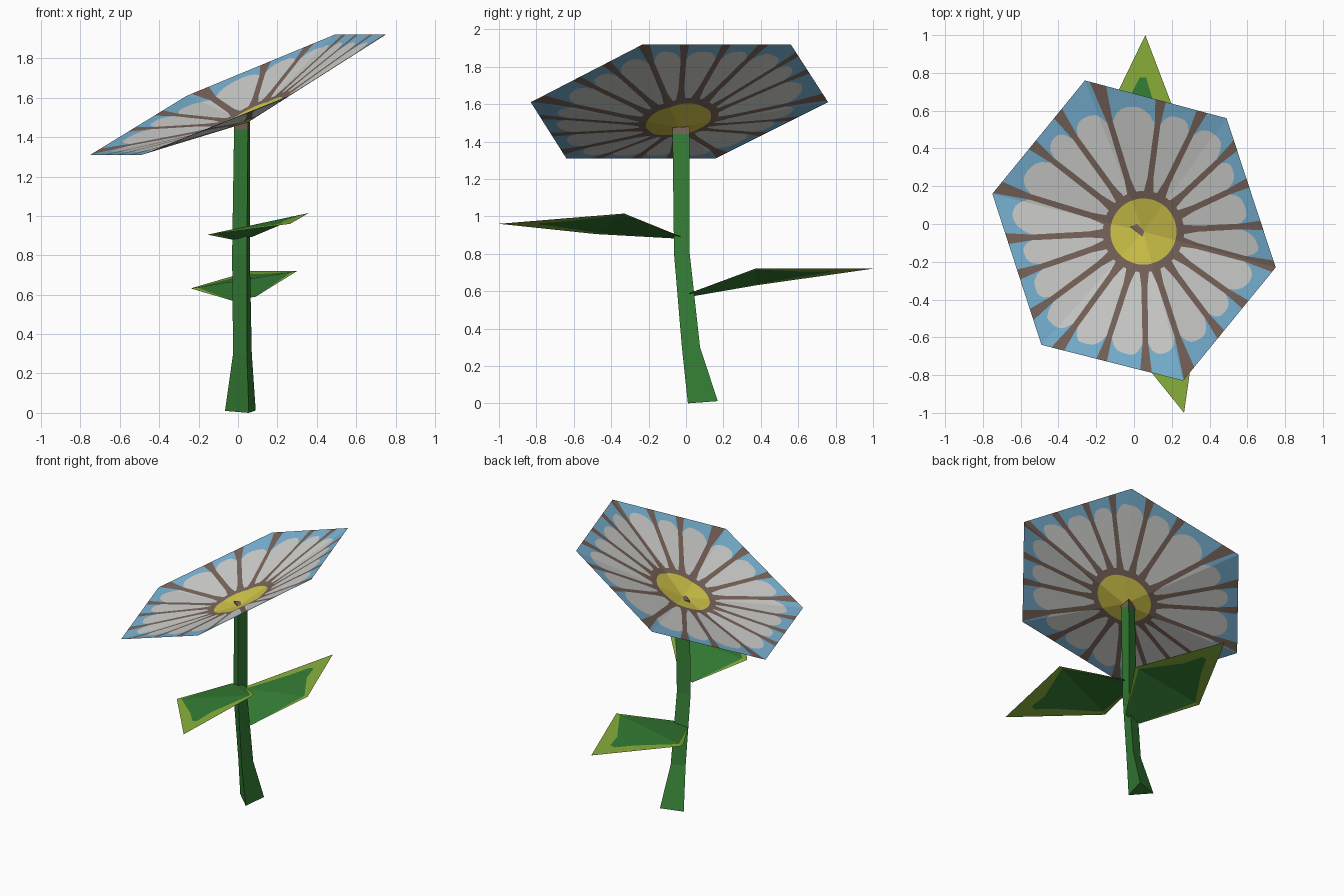
import bpy, bmesh, math
from mathutils import Vector

if "Cube" in bpy.data.objects:
    bpy.data.objects.remove(bpy.data.objects["Cube"])


def material(name, rgb):
    m = bpy.data.materials.new(name)
    m.diffuse_color = [((c + 0.055) / 1.055) ** 2.4 for c in rgb] + [1]
    m.use_nodes = True
    m.node_tree.nodes["Principled BSDF"].inputs["Base Color"].default_value = m.diffuse_color
    return m


GREEN = material("leaf_green", (0.21, 0.50, 0.21))
LIME = material("light_green", (0.54, 0.69, 0.23))
WHITE = material("petal_white", (0.82, 0.82, 0.81))
BROWN = material("grey_brown", (0.48, 0.40, 0.36))
BLUE = material("sky_blue", (0.48, 0.71, 0.84))
YELLOW = material("yellow", (0.83, 0.78, 0.29))


def finish(bm, name, mats):
    me = bpy.data.meshes.new(name)
    bm.to_mesh(me)
    bm.free()
    for m in mats:
        me.materials.append(m)
    ob = bpy.data.objects.new(name, me)
    bpy.context.collection.objects.link(ob)
    return ob


def build(name, verts, faces, mats):
    """faces: list of (indices, material index)"""
    bm = bmesh.new()
    vs = [bm.verts.new(v) for v in verts]
    for idx, mi in faces:
        bm.faces.new([vs[i] for i in idx]).material_index = mi
    return finish(bm, name, mats)


# Stem: bent three-sided tube with a brown tip
rings = [
    [(-0.066, 0.12, 0.01), (0.055, 0.01, 0.0), (0.09, 0.17, 0.012)],
    [(-0.025, 0.04, 0.30), (0.045, -0.022, 0.30), (0.07, 0.075, 0.30)],
    [(-0.03, -0.01, 0.80), (0.045, -0.064, 0.80), (0.06, 0.02, 0.80)],
    [(-0.02, -0.015, 1.44), (0.05, -0.072, 1.44), (0.062, 0.02, 1.44)],
    [(-0.02, -0.015, 1.475), (0.05, -0.072, 1.475), (0.062, 0.02, 1.48)],
]
faces = [((2, 1, 0), 0), ((12, 13, 14), 1)]
for k in range(4):
    for i in range(3):
        j = (i + 1) % 3
        faces.append(((3 * k + i, 3 * k + j, 3 * k + 3 + j, 3 * k + 3 + i), int(k == 3)))
build("stem", [v for r in rings for v in r], faces, [GREEN, BROWN])


# Leaves: flat blades, dark centre with a light tip and margin
def leaf(name, bl, br, right, left, tip):
    bl, br, right, left, tip = map(Vector, (bl, br, right, left, tip))

    def pt(u, t):  # u across from left to right, t from shoulders to tip
        return left.lerp(right, u).lerp(tip, t)
    verts = [bl, br, right, left, tip,
             pt(0.95, 0), pt(0.70, 0.42), pt(0.58, 0.64),
             pt(0.40, 0.64), pt(0.24, 0.42), pt(0.06, 0)]
    build(name, verts, [
        ((0, 1, 5), 0), ((0, 5, 10), 0), ((5, 6, 7, 8, 9, 10), 0),
        ((1, 2, 5), 1), ((0, 10, 3), 1),
        ((2, 6, 5), 1), ((2, 4, 6), 1), ((4, 7, 6), 1), ((4, 8, 7), 1),
        ((4, 9, 8), 1), ((4, 3, 9), 1), ((3, 10, 9), 1)], [GREEN, LIME])


leaf("lower_leaf", (-0.03, 0.02, 0.57), (0.09, 0.02, 0.59),
     (0.30, 0.37, 0.72), (-0.24, 0.38, 0.632), (0.06, 1.0, 0.72))
leaf("upper_leaf", (-0.03, -0.03, 0.88), (0.07, -0.03, 0.893),
     (0.36, -0.33, 1.015), (-0.155, -0.48, 0.905), (0.265, -1.0, 0.96))

# Flower head: shallow six-sided cup, painted petals cut into its surface
APEX = Vector((0.05, -0.04, 1.475))
HEX = [Vector(v) for v in ((0.75, -0.23, 1.92), (0.49, 0.56, 1.92), (-0.26, 0.76, 1.61),
                           (-0.75, 0.16, 1.31), (-0.49, -0.64, 1.31), (0.26, -0.83, 1.61))]
SPOKES = [HEX[i] - APEX for i in range(6)]


def cross2(a, b):
    return a.x * b.y - a.y * b.x


def rim(d):
    """distance and rise of the rim in flat unit direction d"""
    for i in range(6):
        a, b = SPOKES[i], SPOKES[(i + 1) % 6]
        p, q = cross2(d, b) / cross2(a, b), cross2(a, d) / cross2(a, b)
        if p >= -1e-5 and q >= -1e-5:
            return 1 / (p + q), (p * a.z + q * b.z) / (p + q)


LINES = [-177, -161, -143.5, -126, -108, -89, -72, -53, -35.6, -15,
         3, 25, 43, 64, 82.5, 107, 126, 142, 163]
COLS = 8
# radius of each row (None is the petal edge) and half width of the brown lines
ROWS = [(0.175, 0.010), (0.215, 0.025), (0.29, 0.016), (None, 0.015), (1.1, 0.07)]

bm = bmesh.new()
grid = []
for r, hw in ROWS:
    row = []
    for i, a0 in enumerate(LINES):
        a0 = math.radians(a0)
        a1 = math.radians(LINES[i + 1]) if i + 1 < len(LINES) else math.radians(LINES[0] + 360)
        for j in range(COLS + 1):
            f = j / COLS
            rr = r
            if r is None:  # rounded petal ends
                am = a0 + (a1 - a0) * f
                d = Vector((math.cos(am), math.sin(am), 0))
                rr = min(0.66 - 0.04 * d.x, 0.91 * rim(d)[0]) * (1 - 0.10 * abs(2 * f - 1) ** 3)
            a = (a0 + hw / rr) * (1 - f) + (a1 - hw / rr) * f
            row.append(bm.verts.new((rr * math.cos(a), rr * math.sin(a), 0)))
    grid.append(row)
n = len(grid[0])
centre = bm.verts.new((0, 0, 0))
for c in range(n):
    e = (c + 1) % n
    bm.faces.new((centre, grid[0][c], grid[0][e])).material_index = 2
    on_line = c % (COLS + 1) == COLS
    for k in range(4):
        f = bm.faces.new((grid[k][c], grid[k + 1][c], grid[k + 1][e], grid[k][e]))
        f.material_index = 1 if on_line or k == 0 else (3 if k == 3 else 0)

# cut along the creases, trim to the hexagon, then lift onto the cup
for i in range(6):
    a, b = SPOKES[i], SPOKES[(i + 1) % 6]
    for co, d, trim in ((Vector((0, 0, 0)), a, False), (Vector((a.x, a.y, 0)), b - a, True)):
        bmesh.ops.bisect_plane(bm, geom=bm.verts[:] + bm.edges[:] + bm.faces[:], dist=1e-5,
                               plane_co=co, plane_no=Vector((d.y, -d.x, 0)).normalized(),
                               clear_outer=trim)
for v in bm.verts:
    r = math.hypot(v.co.x, v.co.y)
    if r > 1e-6:
        dist, rise = rim(Vector((v.co.x / r, v.co.y / r, 0)))
        v.co.z = rise * r / dist
    v.co += APEX
bmesh.ops.recalc_face_normals(bm, faces=bm.faces[:])
if sum(f.normal.z for f in bm.faces) < 0:
    bmesh.ops.reverse_faces(bm, faces=bm.faces[:])
finish(bm, "flower_head", [WHITE, BROWN, YELLOW, BLUE])
